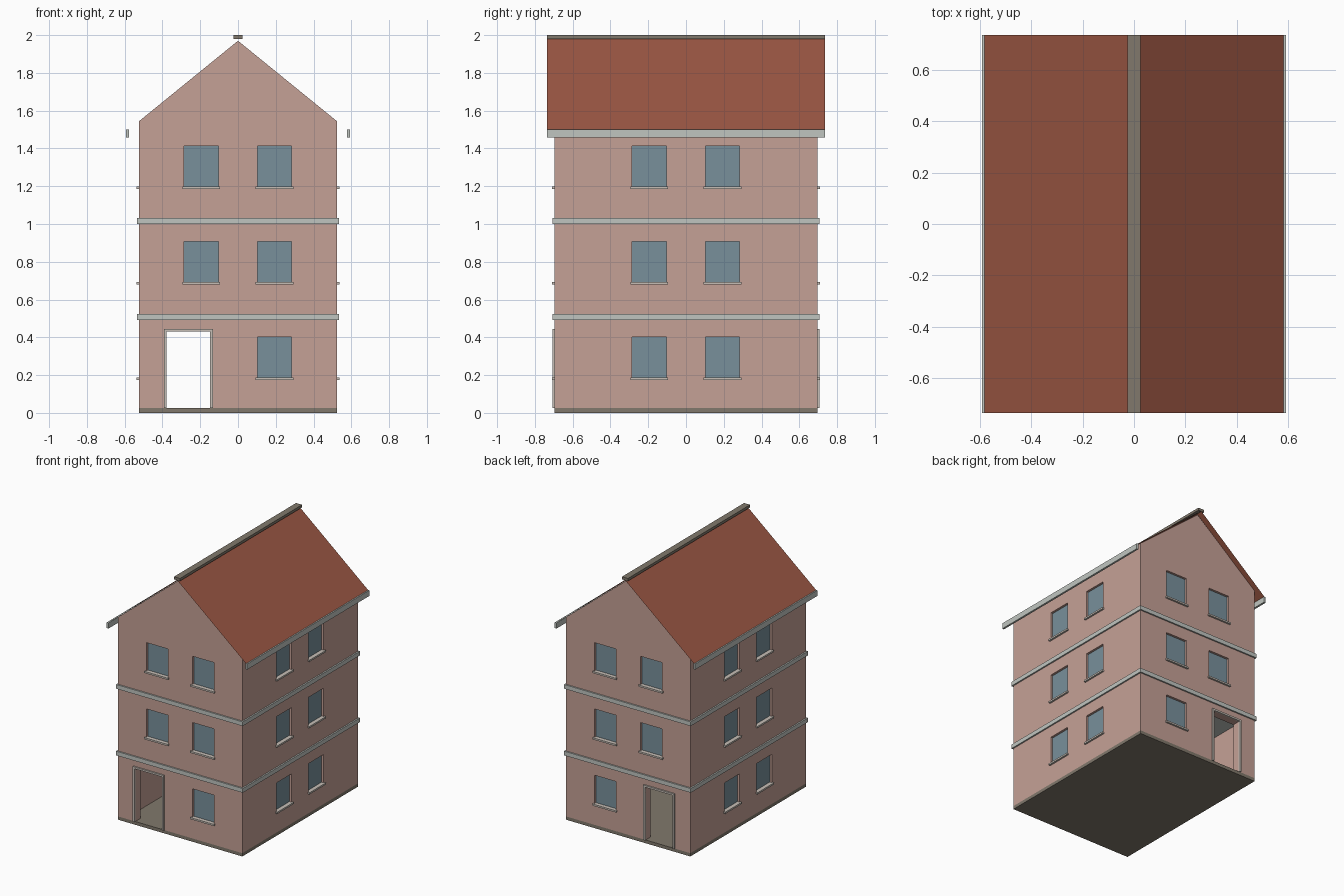
import bpy

cube = bpy.data.objects.get("Cube")
if cube:
    bpy.data.objects.remove(cube, do_unlink=True)

# Overall sizes
HX, HY = 0.523, 0.695          # half width and half depth of the walls
BASE, EAVE, APEX = 0.025, 1.545, 1.97
THICK, RECESS = 0.06, 0.02
ROOF_Y, ROOF_X = 0.735, 0.582


def material(name, rgb):
    mat = bpy.data.materials.new(name)
    mat.use_nodes = True
    mat.diffuse_color = (*rgb, 1)
    mat.node_tree.nodes["Principled BSDF"].inputs["Base Color"].default_value = (*rgb, 1)
    return mat


pink = material("pink wall", (0.56, 0.355, 0.305))
red = material("red roof", (0.33, 0.095, 0.057))
glass_blue = material("blue glass", (0.19, 0.28, 0.33))
grey = material("pale grey trim", (0.53, 0.56, 0.53))
cream = material("cream trim", (0.57, 0.52, 0.47))
stone = material("dark stone", (0.22, 0.19, 0.15))


def mesh_object(name, verts, faces, mat=None):
    mesh = bpy.data.meshes.new(name)
    mesh.from_pydata(verts, [], faces)
    obj = bpy.data.objects.new(name, mesh)
    bpy.context.collection.objects.link(obj)
    if mat:
        mesh.materials.append(mat)
    return obj


def prism(name, profile, y0, y1, mat=None):
    """Extrude an anticlockwise (x, z) profile from y0 to y1."""
    n = len(profile)
    verts = [(x, y, z) for y in (y0, y1) for x, z in profile]
    faces = [list(range(n)), list(range(2 * n - 1, n - 1, -1))]
    for i in range(n):
        j = (i + 1) % n
        faces.append([j, i, i + n, j + n])
    return mesh_object(name, verts, faces, mat)


def box(name, xs, ys, zs, mat=None):
    (x0, x1), (y0, y1), (z0, z1) = sorted(xs), sorted(ys), sorted(zs)
    return prism(name, [(x0, z0), (x1, z0), (x1, z1), (x0, z1)], y0, y1, mat)


def wall_box(name, side, along, depth, zs, mat=None):
    """Box on one wall; depth is measured outwards from the wall surface."""
    axis, sign = side
    half = HX if axis == "x" else HY
    out = [sign * (half + d) for d in depth]
    return box(name, out, along, zs, mat) if axis == "x" else box(name, along, out, zs, mat)


def cut(target, cutter):
    mod = target.modifiers.new("cut", "BOOLEAN")
    mod.operation = "DIFFERENCE"
    mod.solver = "EXACT"
    mod.object = cutter
    bpy.context.view_layer.objects.active = target
    bpy.ops.object.modifier_apply(modifier=mod.name)
    bpy.data.objects.remove(cutter, do_unlink=True)


# Gabled wall shell, hollow inside and open through the doorways
walls = prism("walls", [(-HX, BASE), (HX, BASE), (HX, EAVE), (0, APEX), (-HX, EAVE)],
              -HY, HY, pink)
cut(walls, box("room_cutter", (THICK - HX, HX - THICK), (THICK - HY, HY - THICK), (-0.1, 1.5)))
DOOR = (-0.379, -0.147)
DOOR_TOP, FRAME = 0.431, 0.014
cut(walls, box("door_cutter", DOOR, (-1, 1), (-0.1, DOOR_TOP)))

# Windows with glass and sills; a doorway replaces one on the front and back
sides = {"front": ("y", -1), "back": ("y", 1), "right": ("x", 1), "left": ("x", -1)}
for label, side in sides.items():
    for floor in range(3):
        z0 = 0.183 + 0.505 * floor
        zs = (z0, z0 + 0.22)
        for c in (-0.195, 0.193):
            if side[0] == "y" and floor == 0 and c < 0:
                continue
            along = (c - 0.091, c + 0.091)
            cut(walls, wall_box("window_cutter", side, along, (-RECESS, 0.1), zs))
            wall_box(label + "_window_glass", side, along, (-RECESS - 0.002, -RECESS + 0.003),
                     zs, glass_blue)
            wall_box(label + "_window_sill", side, (c - 0.1, c + 0.1),
                     (-RECESS, 0.014), (z0 - 0.008, z0 + 0.005), cream)

# Door frames
for label in ("front", "back"):
    side = sides[label]
    depth = (-0.001, 0.011)
    left, right = DOOR
    wall_box(label + "_door_jamb", side, (left - FRAME, left), depth, (BASE, DOOR_TOP), cream)
    wall_box(label + "_door_jamb", side, (right, right + FRAME), depth, (BASE, DOOR_TOP), cream)
    wall_box(label + "_door_lintel", side, (left - FRAME, right + FRAME), depth,
             (DOOR_TOP, DOOR_TOP + FRAME), cream)

# Ground slab and the storey slabs that show as bands
box("ground_slab", (-HX, HX), (-HY, HY), (0, BASE), stone)
for z in (0.492, 1.0):
    box("storey_band", (-HX - 0.011, HX + 0.011), (-HY - 0.011, HY + 0.011), (z, z + 0.032), grey)

# Thin roof sheets, eave boards and ridge cap
for s, label in ((-1, "left"), (1, "right")):
    verts = [(0, -ROOF_Y, 1.982), (s * ROOF_X, -ROOF_Y, 1.5),
             (s * ROOF_X, ROOF_Y, 1.5), (0, ROOF_Y, 1.982)]
    mesh_object(label + "_roof", verts, [(0, 1, 2, 3) if s > 0 else (3, 2, 1, 0)], red)
    box(label + "_eave_board", (s * 0.577, s * 0.592), (-ROOF_Y, ROOF_Y), (1.457, 1.5), grey)
box("ridge_cap", (-0.025, 0.025), (-ROOF_Y, ROOF_Y), (1.98, 2.0), stone)
